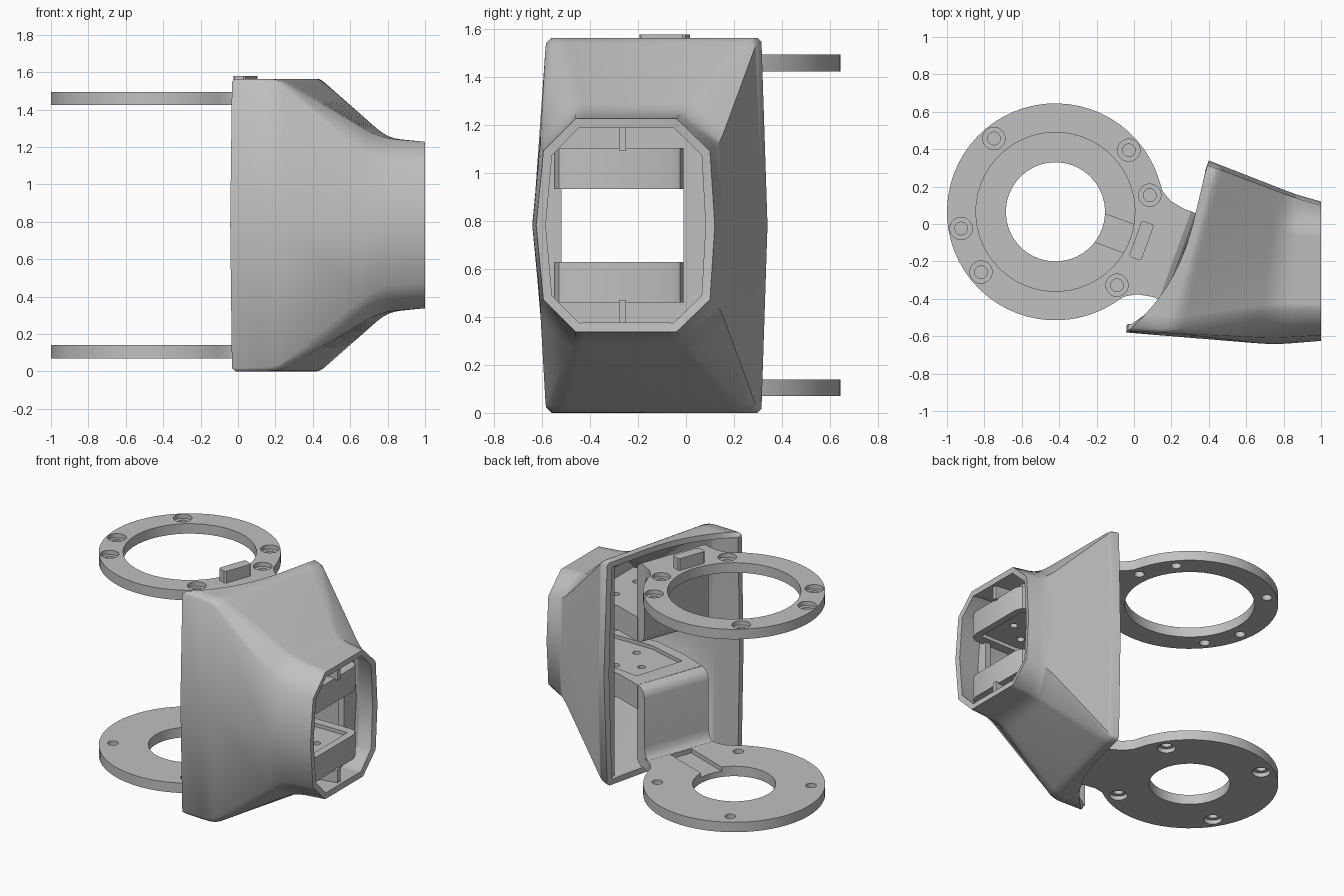
import bpy, bmesh, math
from mathutils import Vector

if "Cube" in bpy.data.objects:
    bpy.data.objects.remove(bpy.data.objects["Cube"])

GREY = bpy.data.materials.new("plain grey")
GREY.use_nodes = True
COLOUR = (0.53, 0.53, 0.53, 1)
GREY.diffuse_color = COLOUR
GREY.node_tree.nodes["Principled BSDF"].inputs["Base Color"].default_value = COLOUR

HEIGHT = 1.565
MID = HEIGHT / 2
HUB = Vector((-0.42, 0.065))
AXIS = Vector((math.cos(math.radians(-20)), math.sin(math.radians(-20))))
SIDE = Vector((-AXIS.y, AXIS.x))


# Coordinate mappings from (u, v, w) to model space
def plan(u, v, w):
    return Vector((u, v, w))


def arm_plan(t, s, z):
    p = HUB + AXIS * t + SIDE * s
    return Vector((p.x, p.y, z))


def arm_profile(t, z, s):
    return arm_plan(t, s, z)


def across(y, z, x):
    return Vector((x, y, z))


def along_back_wall(x, z, depth):
    return Vector((x, 0.34 - 0.386 * (x - 0.4) - depth, z))


def flipped(place):
    def mapped(u, v, w):
        p = place(u, v, w)
        p.z = HEIGHT - p.z
        return p
    return mapped


def smooth(obj, angle=30):
    for poly in obj.data.polygons:
        poly.use_smooth = True
    obj.data.set_sharp_from_angle(angle=math.radians(angle))


def make(name, bm):
    mesh = bpy.data.meshes.new(name)
    bm.to_mesh(mesh)
    bm.free()
    mesh.materials.append(GREY)
    obj = bpy.data.objects.new(name, mesh)
    bpy.context.collection.objects.link(obj)
    return obj


def solid(name, points, lo, hi, place=plan):
    bm = bmesh.new()
    low = [bm.verts.new(place(u, v, lo)) for u, v in points]
    high = [bm.verts.new(place(u, v, hi)) for u, v in points]
    bm.faces.new(low)
    bm.faces.new(high)
    n = len(points)
    for i in range(n):
        j = (i + 1) % n
        bm.faces.new((low[i], low[j], high[j], high[i]))
    bmesh.ops.recalc_face_normals(bm, faces=bm.faces)
    obj = make(name, bm)
    smooth(obj)
    return obj


def rect(a0, a1, b0, b1):
    return [(a0, b0), (a1, b0), (a1, b1), (a0, b1)]


def circle(cx, cy, r, n=24):
    return [(cx + r * math.cos(math.tau * i / n), cy + r * math.sin(math.tau * i / n))
            for i in range(n)]


def bake(obj, angle=30):
    bpy.context.view_layer.update()
    deps = bpy.context.evaluated_depsgraph_get()
    mesh = bpy.data.meshes.new_from_object(obj.evaluated_get(deps))
    obj.modifiers.clear()
    obj.data = mesh
    smooth(obj, angle)


def cut(obj, cutters):
    for c in cutters:
        mod = obj.modifiers.new("cut", "BOOLEAN")
        mod.operation = "DIFFERENCE"
        mod.solver = "EXACT"
        mod.object = c
    bake(obj)
    for c in cutters:
        bpy.data.objects.remove(c)


# Shell: half sections (x, y, height above middle), from back wall over the top to front wall
def rim_x(y):
    u = 0.34 - y
    return 0.40 - 0.306 * u + 0.372 * u**2 - 0.61 * u**3


RIM = [(0, 0.34, 0), (0, 0.315, 0.765), (0, 0.298, 0.782),
       (0, -0.555, 0.782), (0, -0.572, 0.765), (0, -0.58, 0)]
SHOULDER = [(0.45, 0.32, 0), (0.45, 0.295, 0.762), (0.44, 0.278, 0.782),
            (0.22, -0.565, 0.782), (0.2, -0.585, 0.762), (0.2, -0.6, 0)]
NECK = [(0.86, 0.16, 0), (0.86, 0.14, 0.34), (0.8, -0.02, 0.465),
        (0.76, -0.46, 0.465), (0.75, -0.61, 0.325), (0.75, -0.645, 0)]
MOUTH = [(1, 0.12, 0), (1, 0.1, 0.31), (1, -0.04, 0.445),
         (1, -0.46, 0.445), (1, -0.595, 0.31), (1, -0.625, 0)]


def section(points, curved=False):
    p = [Vector(q) for q in points]
    steps = 12
    top = [p[2].lerp(p[3], i / steps) for i in range(steps + 1)]
    half = p[:2] + top + p[4:]
    if curved:
        for q in half:
            q.x = rim_x(q.y)
    lower = [Vector((q.x, q.y, -q.z)) for q in reversed(half[1:-1])]
    return [q + Vector((0, 0, MID)) for q in half + lower]


def fillet(before, corner, after, f0, f1):
    rows = []
    for k in range(5):
        t = k / 4
        row = []
        for a, c, b in zip(before, corner, after):
            p, q = c.lerp(a, f0), c.lerp(b, f1)
            row.append(p.lerp(c, t).lerp(c.lerp(q, t), t))
        rows.append(row)
    return rows


rim, shoulder = section(RIM, True), section(SHOULDER)
neck, mouth = section(NECK), section(MOUTH)
rows = [rim] + fillet(rim, shoulder, neck, 0.3, 0.08)
rows += fillet(shoulder, neck, mouth, 0.15, 0.35) + [mouth]
bm = bmesh.new()
grid = [[bm.verts.new(p) for p in row] for row in rows]
for a, b in zip(grid, grid[1:]):
    for j in range(len(a)):
        k = (j + 1) % len(a)
        bm.faces.new((a[j], a[k], b[k], b[j]))
shell = make("shell", bm)
wall = shell.modifiers.new("wall", "SOLIDIFY")
wall.thickness = 0.04
wall.offset = -1
bake(shell, 50)

# Thick lining inside the back wall of the shell
lining = [(0.4, 0.04), (0.45, 0.06), (0.8, 0.4), (0.8, 1.165), (0.45, 1.505), (0.4, 1.525)]
solid("back_lining", lining, 0.03, 0.12, along_back_wall)

# Bulkhead inside the mouth, with the window the arms pass through
half = [(0.13, 0), (0.1, 0.32), (-0.03, 0.43), (-0.46, 0.43), (-0.59, 0.32), (-0.61, 0)]
outline = [(y, MID + h) for y, h in half] + [(y, MID - h) for y, h in reversed(half[1:-1])]
bulkhead = solid("bulkhead", outline, 0.79, 0.83, across)
cut(bulkhead, [solid("window", rect(-0.52, -0.01, 0.46, 1.105), 0.7, 0.9, across)])


# Bracket: ring plate with neck, riser and arm platform
def bracket(prefix, hole_radius, screw_circle, angles, wrap, grooved):
    flat, local, profile = wrap(plan), wrap(arm_plan), wrap(arm_profile)
    flare = [(0.5, 0.3), (0.56, 0.265), (0.64, 0.25)]
    arc = []
    for i in range(49):
        a = math.radians(37.5 + 285 * i / 48)
        arc.append((0.58 * math.cos(a), 0.58 * math.sin(a)))
    edge = arc + [(t, -s) for t, s in flare] + flare[::-1]
    plate = solid(prefix + "_ring_plate", edge, 0.07, 0.14, local)
    cutters = [solid("bore", circle(0, 0, hole_radius, 48), 0, 0.3, local)]
    for deg in angles:
        a = math.radians(deg + 20)
        x, y = screw_circle * math.cos(a), screw_circle * math.sin(a)
        cutters.append(solid("screw", circle(x, y, 0.034), 0, 0.3, local))
        cutters.append(solid("head", circle(x, y, 0.06), 0, 0.1, local))
    if grooved:
        cutters.append(solid("groove", rect(0.2, 0.59, -0.08, 0.08), 0.11, 0.2, local))
    cut(plate, cutters)

    side = [(0.6, 0.07), (0.68, 0.07), (0.705, 0.085), (0.718, 0.11), (0.72, 0.15),
            (0.72, 0.46), (0.74, 0.46), (0.74, 0.6), (0.71, 0.63),
            (0.675, 0.62), (0.65, 0.595), (0.64, 0.56),
            (0.64, 0.22), (0.632, 0.18), (0.615, 0.15), (0.6, 0.14)]
    solid(prefix + "_riser", side, -0.25, 0.25, profile)

    shape = [(0.335, 0.06), (0.53, -0.01), (0.89, -0.01), (0.93, -0.025), (0.95, -0.07),
             (0.95, -0.48), (0.93, -0.53), (0.89, -0.55), (0.6, -0.55), (0.36, -0.49),
             (0.165, -0.415)]
    platform = solid(prefix + "_arm_platform", shape, 0.46, 0.63, flat)
    pocket = [(0.42, -0.05), (0.57, -0.07), (0.9, -0.07), (0.9, -0.48), (0.6, -0.48),
              (0.31, -0.4)]
    cutters = [solid("pocket", pocket, 0.605, 0.7, flat)]
    for x, y in ((0.5, -0.22), (0.65, -0.15), (0.65, -0.38), (0.8, -0.27)):
        cutters.append(solid("hole", circle(x, y, 0.025), 0.3, 0.8, flat))
    cut(platform, cutters)
    solid(prefix + "_rib", rect(0.8, 0.97, -0.28, -0.25), 0.36, 0.47, flat)


bracket("lower", 0.265, 0.49, (-58, 32, 122, 212), lambda place: place, True)
bracket("upper", 0.425, 0.512, (10, 40, 130, 190, 219, 310), flipped, False)

# Locating tab on the upper plate, with rounded ends
tab = [(0.46, -0.09), (0.51, -0.09), (0.52, -0.08), (0.52, 0.105), (0.51, 0.115),
       (0.46, 0.115), (0.45, 0.105), (0.45, -0.08)]
solid("locating_tab", tab, 1.48, 1.578, arm_plan)
